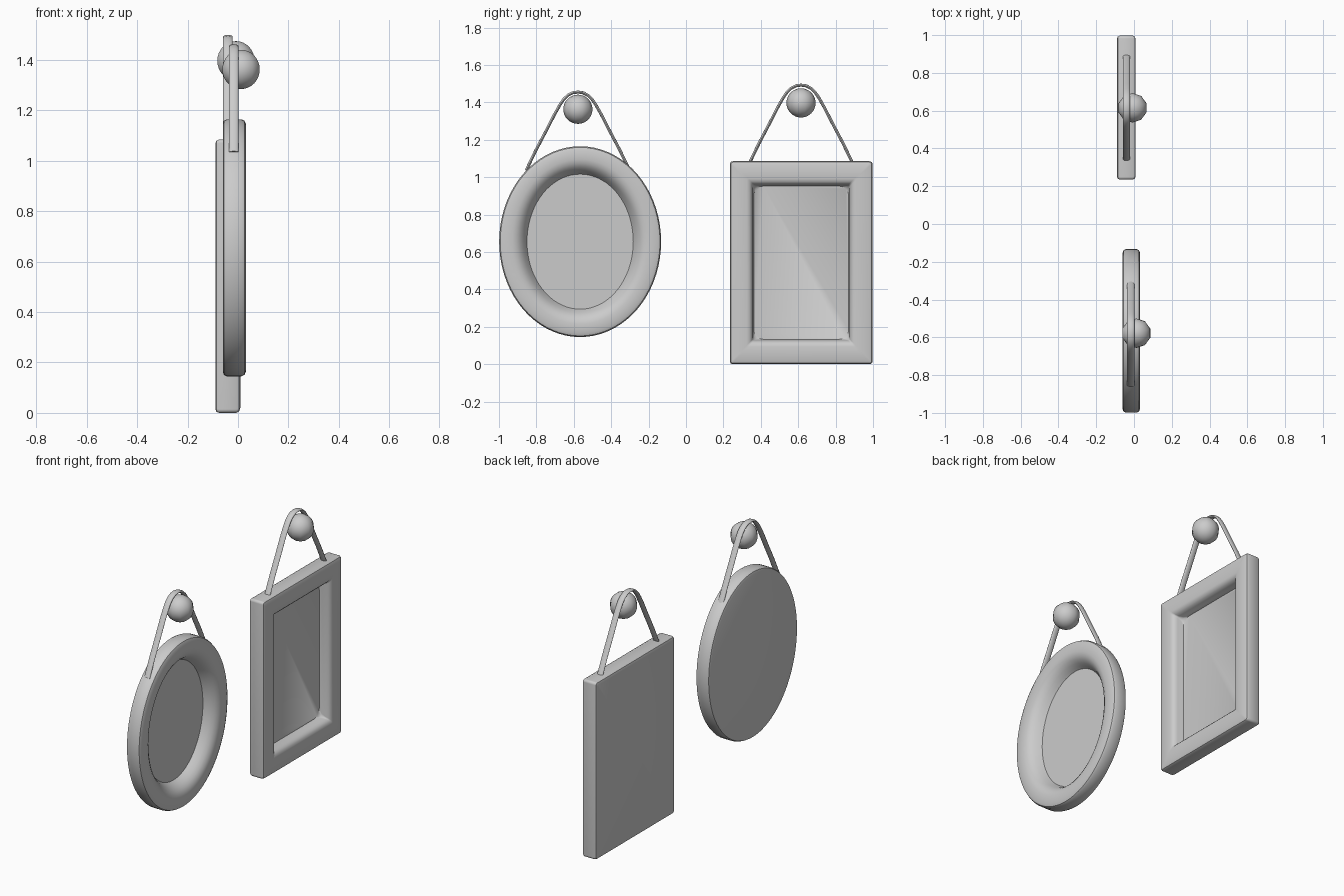
import bpy, bmesh
from math import sin, cos, pi, radians
from mathutils import Vector

if "Cube" in bpy.data.objects:
    bpy.data.objects.remove(bpy.data.objects["Cube"])


def loft(name, rings, angle=40):
    """Skin equal-length rings of points and cap both ends."""
    bm = bmesh.new()
    loops = [[bm.verts.new(p) for p in ring] for ring in rings]
    n = len(loops[0])
    for a, b in zip(loops, loops[1:]):
        for i in range(n):
            j = (i + 1) % n
            bm.faces.new((a[i], a[j], b[j], b[i]))
    bm.faces.new(loops[0][::-1])
    bm.faces.new(loops[-1])
    bmesh.ops.recalc_face_normals(bm, faces=bm.faces)
    me = bpy.data.meshes.new(name)
    bm.to_mesh(me)
    bm.free()
    ob = bpy.data.objects.new(name, me)
    bpy.context.collection.objects.link(ob)
    bpy.ops.object.select_all(action='DESELECT')
    ob.select_set(True)
    bpy.context.view_layer.objects.active = ob
    bpy.ops.object.shade_smooth_by_angle(angle=radians(angle))
    return ob


def oval_ring(cy, cz, ry, rz, x, n=72):
    return [(x, cy + ry * cos(2 * pi * i / n), cz + rz * sin(2 * pi * i / n)) for i in range(n)]


def rect_ring(cy, cz, hy, hz, x, r, steps=6):
    pts = []
    for q, (sy, sz) in enumerate([(1, 1), (-1, 1), (-1, -1), (1, -1)]):
        for k in range(steps + 1):
            a = (q + k / steps) * pi / 2
            pts.append((x, cy + sy * (hy - r) + r * cos(a), cz + sz * (hz - r) + r * sin(a)))
    return pts


# Oval frame: (inset, x) from the flat back, round the rim, down to the panel
oval_profile = [(0.018, -0.06), (0.006, -0.056), (0, -0.044), (0, 0.014), (0.006, 0.026),
                (0.02, 0.032), (0.07, 0.032), (0.092, 0.027), (0.112, 0.014),
                (0.128, -0.004), (0.14, -0.024), (0.149, -0.04)]
loft("oval_frame", [oval_ring(-0.566, 0.655, 0.433 - i, 0.51 - i, x) for i, x in oval_profile])

# Rectangular frame: (inset, x, corner radius)
rect_profile = [(0.016, -0.09, 0.008), (0.005, -0.086, 0.012), (0, -0.075, 0.015),
                (0, -0.007, 0.015), (0.005, 0.004, 0.012), (0.018, 0.009, 0.008),
                (0.09, 0.009, 0.008), (0.105, 0.005, 0.008), (0.116, -0.006, 0.008),
                (0.122, -0.022, 0.01), (0.125, -0.045, 0.02), (0.128, -0.058, 0.05)]
loft("rectangular_frame", [rect_ring(0.616, 0.5425, 0.381 - i, 0.5425 - i * 1.04, x, r)
                           for i, x, r in rect_profile])

# Hanging straps: flattened band swept over an arch
half = [(0.277, 0), (0.225, 0.108), (0.17, 0.212), (0.125, 0.3), (0.095, 0.353), (0.075, 0.382),
        (0.053, 0.403), (0.028, 0.416), (0, 0.42)]
path = [Vector((0, -y, z)) for y, z in half] + [Vector((0, y, z)) for y, z in half[-2::-1]]


def strap(name, x, y, z):
    rings = []
    for i, p in enumerate(path):
        t = (path[min(i + 1, len(path) - 1)] - path[max(i - 1, 0)]).normalized()
        normal = Vector((0, -t.z, t.y))
        rings.append([Vector((x, y, z)) + p + Vector((0.019 * cos(a), 0, 0)) + normal * 0.008 * sin(a)
                      for a in (2 * pi * k / 16 for k in range(16))])
    loft(name, rings, 50)


strap("oval_strap", -0.017, -0.578, 1.035)
strap("rectangular_strap", -0.04, 0.615, 1.072)

# Wall knobs
for name, loc in (("oval_knob", (0.012, -0.578, 1.363)), ("rectangular_knob", (-0.008, 0.615, 1.397))):
    bpy.ops.mesh.primitive_uv_sphere_add(segments=10, ring_count=16, radius=0.078, location=loc)
    bpy.context.object.name = name
    bpy.ops.object.shade_smooth()
